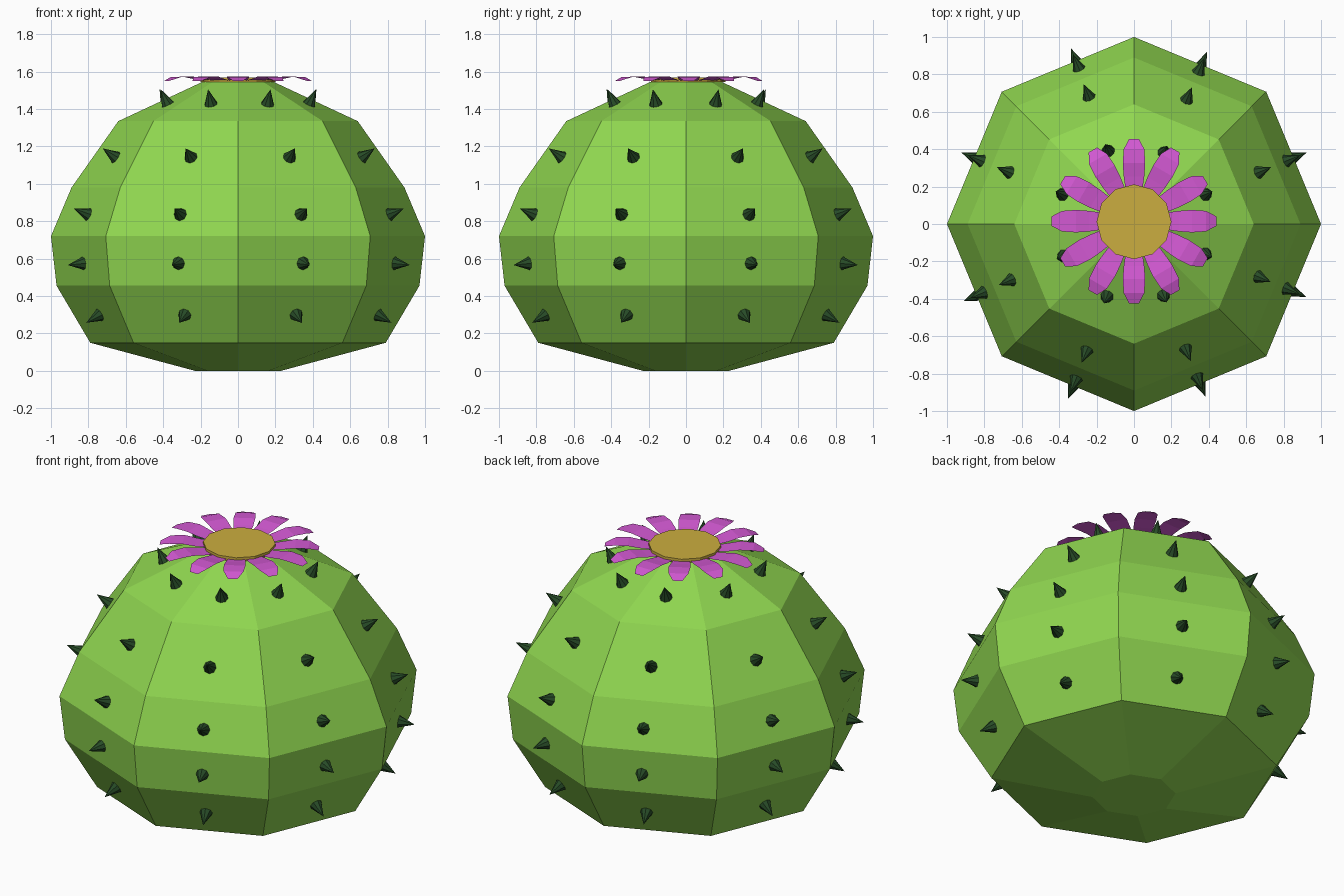
import bpy, bmesh
from math import sin, cos, pi, radians
from mathutils import Vector

if "Cube" in bpy.data.objects:
    bpy.data.objects.remove(bpy.data.objects["Cube"])


def material(name, rgb):
    m = bpy.data.materials.new(name)
    m.diffuse_color = (*rgb, 1)
    m.use_nodes = True
    m.node_tree.nodes["Principled BSDF"].inputs["Base Color"].default_value = m.diffuse_color
    return m


def finish(bm, name, mat):
    mesh = bpy.data.meshes.new(name)
    bm.to_mesh(mesh)
    bm.free()
    mesh.materials.append(mat)
    ob = bpy.data.objects.new(name, mesh)
    bpy.context.collection.objects.link(ob)
    return ob


green = material("cactus_green", (0.28, 0.68, 0.08))
dark = material("spine_green", (0.02, 0.07, 0.02))
pink = material("petal_pink", (0.65, 0.1, 0.65))
yellow = material("centre_yellow", (0.6, 0.42, 0.05))

# Body: eight-sided profile lathe
profile = [(0.23, 0), (0.79, 0.15), (0.97, 0.455), (1.0, 0.72),
           (0.89, 0.98), (0.64, 1.335), (0.19, 1.545)]
bm = bmesh.new()
rings = [[bm.verts.new((r * cos(i * pi / 4), r * sin(i * pi / 4), z)) for i in range(8)]
         for r, z in profile]
for a, b in zip(rings, rings[1:]):
    for i in range(8):
        j = (i + 1) % 8
        bm.faces.new((a[i], a[j], b[j], b[i]))
bm.faces.new(rings[0][::-1])
bm.faces.new(rings[-1])
finish(bm, "cactus_body", green)

# Spines: one column of five per body side, standing along the facet normal
angles = [22.5, 67, 109.5, 157.5, 204.5, 249.5, 292.5, 337]
levels = [(1, 0.30), (2, 0.575), (3, 0.835), (4, 1.14), (5, 1.425)]
bm = bmesh.new()
for k, deg in enumerate(angles):
    face_dir = radians(22.5 + 45 * k)
    for seg, z in levels:
        (r0, z0), (r1, z1) = profile[seg], profile[seg + 1]
        flat = cos(pi / 8)
        r = (r0 + (r1 - r0) * (z - z0) / (z1 - z0)) * flat
        slope = Vector((z1 - z0, 0, (r0 - r1) * flat)).normalized()
        n = Vector((slope.x * cos(face_dir), slope.x * sin(face_dir), slope.z))
        base = Vector((r * cos(radians(deg)), r * sin(radians(deg)), z))
        mat = n.to_track_quat('Z', 'Y').to_matrix().to_4x4()
        mat.translation = base + n * 0.04
        bmesh.ops.create_cone(bm, cap_ends=True, segments=8, radius1=0.04,
                              radius2=0, depth=0.1, matrix=mat)
finish(bm, "spines", dark)

# Petals: twelve arched strips (radius, half width, height)
petal = [(0.15, 0.042, 1.548), (0.24, 0.055, 1.56), (0.31, 0.06, 1.573),
         (0.385, 0.055, 1.57), (0.44, 0.026, 1.55)]
bm = bmesh.new()
for k in range(12):
    t = k * pi / 6
    rows = []
    for r, w, z in petal:
        rows.append([bm.verts.new((r * cos(t) - s * w * sin(t),
                                   r * sin(t) + s * w * cos(t) + 0.015, z))
                     for s in (-1, 1)])
    for a, b in zip(rows, rows[1:]):
        bm.faces.new((a[0], b[0], b[1], a[1]))
finish(bm, "flower_petals", pink)

# Flower centre: thin disc
bpy.ops.mesh.primitive_cylinder_add(vertices=12, radius=0.2, depth=0.025,
                                    location=(0, 0.012, 1.556))
centre = bpy.context.object
centre.name = "flower_centre"
centre.data.materials.append(yellow)
